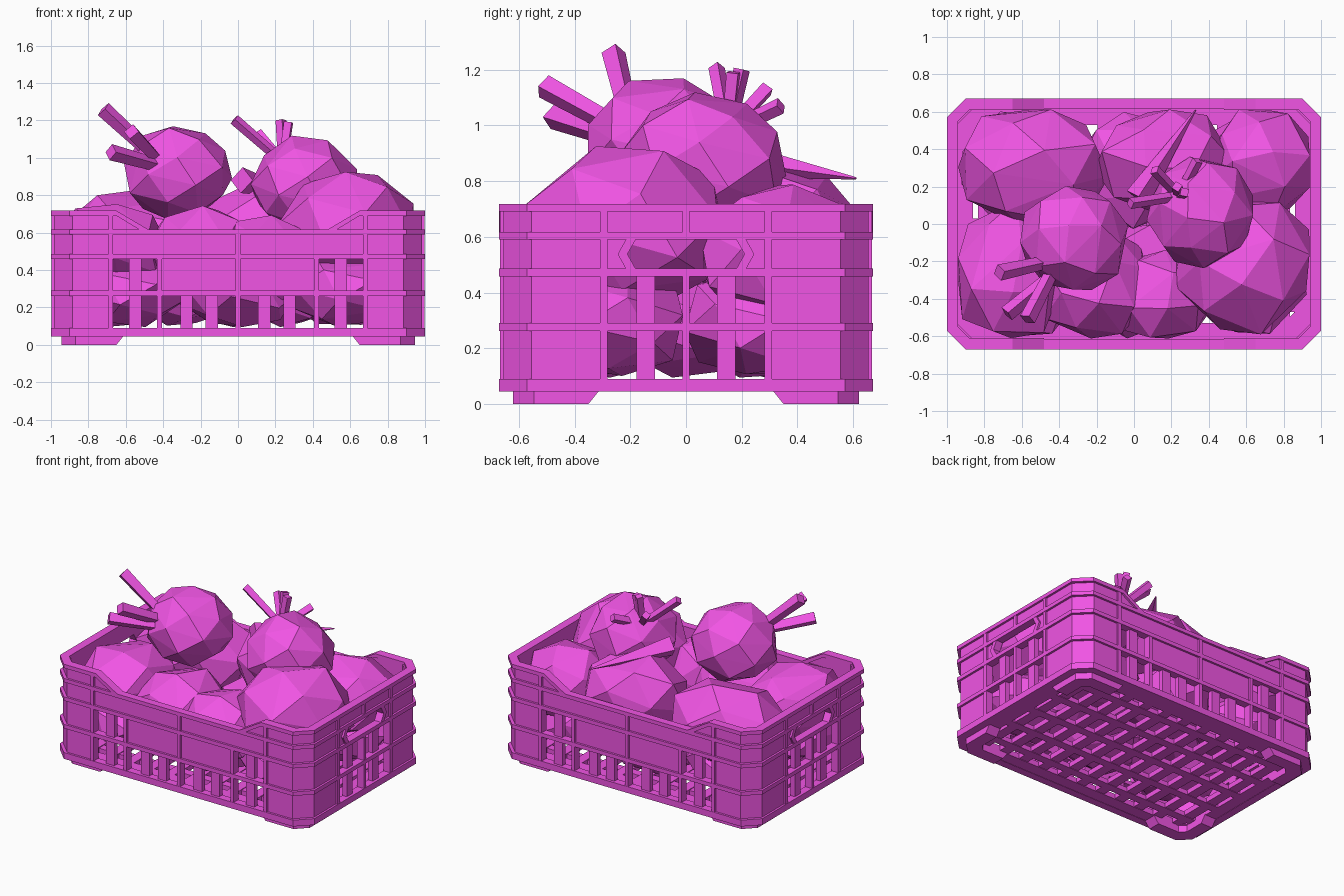
import bpy, bmesh, math, random
from mathutils import Vector

if "Cube" in bpy.data.objects:
    bpy.data.objects.remove(bpy.data.objects["Cube"])

random.seed(7)
mat = bpy.data.materials.new("magenta")
mat.diffuse_color = (0.88, 0.09, 0.78, 1)
mat.use_nodes = True
mat.node_tree.nodes["Principled BSDF"].inputs["Base Color"].default_value = mat.diffuse_color


def finish(bm, name):
    bmesh.ops.recalc_face_normals(bm, faces=bm.faces)
    me = bpy.data.meshes.new(name)
    bm.to_mesh(me)
    bm.free()
    me.materials.append(mat)
    ob = bpy.data.objects.new(name, me)
    bpy.context.collection.objects.link(ob)
    return ob


def prism(bm, pts, lo, hi, axis="z"):
    """Extrude a 2D outline along an axis."""
    put = {"z": lambda a, b, c: (a, b, c), "y": lambda a, b, c: (a, c, b),
           "x": lambda a, b, c: (c, a, b)}[axis]
    low = [bm.verts.new(put(a, b, lo)) for a, b in pts]
    top = [bm.verts.new(put(a, b, hi)) for a, b in pts]
    bm.faces.new(low[::-1])
    bm.faces.new(top)
    n = len(pts)
    for i in range(n):
        j = (i + 1) % n
        bm.faces.new((low[i], low[j], top[j], top[i]))


def box(bm, x0, x1, y0, y1, z0, z1):
    prism(bm, [(x0, y0), (x1, y0), (x1, y1), (x0, y1)], z0, z1)


def octagon(X, Y, c):
    return [(X, c - Y), (X, Y - c), (X - c, Y), (c - X, Y),
            (-X, Y - c), (-X, c - Y), (c - X, -Y), (X - c, -Y)]


def ring(bm, X, Y, c, t, z0, z1):
    """Closed chamfered ring, one block per side."""
    o, i = octagon(X, Y, c), octagon(X - t, Y - t, c - 0.4 * t)
    for k in range(8):
        j = (k + 1) % 8
        prism(bm, [o[k], o[j], i[j], i[k]], z0, z1)


def corner(bm, sx, sy, ax, ay, X, Y, c, t, z0, z1):
    """Chamfered L-shaped corner."""
    d = c - 0.4 * t
    pts = [(ax, Y), (X - c, Y), (X, Y - c), (X, ay),
           (X - t, ay), (X - t, Y - t - d), (X - t - d, Y - t), (ax, Y - t)]
    prism(bm, [(x * sx, y * sy) for x, y in pts], z0, z1)


SIGNS = [(a, b) for a in (-1, 1) for b in (-1, 1)]

# horizontal rib rings
bm = bmesh.new()
for z0, z1 in ((0.045, 0.09), (0.262, 0.29), (0.458, 0.486), (0.59, 0.617)):
    ring(bm, 1.0, 0.67, 0.1, 0.055, z0, z1)
finish(bm, "crate_ribs")

# top rim, raised at both ends and sloping down into the long sides
bm = bmesh.new()
for s in (-1, 1):
    o = [(0.65, -0.67), (0.9, -0.67), (1, -0.57), (1, 0.57), (0.9, 0.67), (0.65, 0.67)]
    i = [(0.65, -0.61), (0.88, -0.61), (0.94, -0.55), (0.94, 0.55), (0.88, 0.61), (0.65, 0.61)]
    for k in range(5):
        prism(bm, [(x * s, y) for x, y in (o[k], o[k + 1], i[k + 1], i[k])], 0.69, 0.717)
for sx, sy in SIGNS:
    prism(bm, [(sx * x, z) for x, z in ((0.65, 0.717), (0.65, 0.69), (0.53, 0.617), (0.48, 0.617))],
          sy * 0.61, sy * 0.67, "y")
    prism(bm, [(sx * x, z) for x, z in ((0.68, 0.7), (0.65, 0.7), (0.5, 0.61), (0.68, 0.61))],
          sy * 0.62, sy * 0.655, "y")
finish(bm, "crate_rim")

# corner walls and feet
bm = bmesh.new()
feet = bmesh.new()
for sx, sy in SIGNS:
    corner(bm, sx, sy, 0.67, 0.285, 0.985, 0.655, 0.1, 0.04, 0.05, 0.7)
    corner(feet, sx, sy, 0.61, 0.31, 0.945, 0.62, 0.075, 0.09, 0.0, 0.05)
for v in feet.verts:
    if v.co.z < 0.01:
        if abs(v.co.x) < 0.615:
            v.co.x += math.copysign(0.04, v.co.x)
        if abs(v.co.y) < 0.315:
            v.co.y += math.copysign(0.04, v.co.y)
finish(bm, "crate_corners")
finish(feet, "crate_feet")

# long sides: solid panels, slats and upright ribs
bm = bmesh.new()
for s in (-1, 1):
    box(bm, -0.68, 0.68, s * 0.615, s * 0.655, 0.47, 0.6)
    box(bm, -0.42, 0.42, s * 0.615, s * 0.655, 0.27, 0.475)
    for x in (0.14, 0.275, 0.55):
        for sx in (-1, 1):
            box(bm, sx * x - 0.033, sx * x + 0.033, s * 0.615, s * 0.65, 0.06, 0.475)
    for x, top in ((-0.68, 0.7), (-0.42, 0.47), (0, 0.6), (0.42, 0.47), (0.68, 0.7)):
        box(bm, x - 0.013, x + 0.013, s * 0.615, s * 0.668, 0.06, top)
finish(bm, "long_walls")

# short sides with hexagonal hand holes
bm = bmesh.new()
for s in (-1, 1):
    box(bm, s * 0.945, s * 0.985, -0.3, 0.3, 0.6, 0.7)
    for y in (-0.295, 0, 0.295):
        box(bm, s * 0.945, s * 0.998, y - 0.013, y + 0.013, 0.06, 0.47)
        box(bm, s * 0.945, s * 0.998, y - 0.013, y + 0.013, 0.6 if y == 0 else 0.46, 0.7)
    for sy in (-1, 1):
        box(bm, s * 0.945, s * 0.98, sy * 0.145 - 0.033, sy * 0.145 + 0.033, 0.06, 0.47)
        hole = [(0.175, 0.6), (0.21, 0.538), (0.175, 0.475)]
        prism(bm, [(sy * y, z) for y, z in hole + [(0.3, 0.475), (0.3, 0.6)]],
              s * 0.945, s * 0.985, "x")
        prism(bm, [(sy * y, z) for y, z in hole + [(0.21, 0.475), (0.245, 0.538), (0.21, 0.6)]],
              s * 0.945, s * 0.998, "x")
finish(bm, "short_walls")

# floor lattice with slots running front to back
bm = bmesh.new()
ring(bm, 0.96, 0.63, 0.1, 0.1, 0.047, 0.085)
for k in range(-2, 3):
    box(bm, -0.9, 0.9, k * 0.22 - 0.03, k * 0.22 + 0.03, 0.047, 0.08)
for k in range(-5, 6):
    box(bm, k * 0.16 - 0.035, k * 0.16 + 0.035, -0.58, 0.58, 0.05, 0.085)
finish(bm, "crate_floor")


# vegetables: faceted convex lumps kept inside the walls
def lump(name, c, r, n=24, rough=0.07):
    bm = bmesh.new()
    turn = random.uniform(0, 6)
    for i in range(n):
        z = 1 - (2 * i + 1) / n
        a = i * 2.39996 + turn
        q = math.sqrt(1 - z * z)
        k = random.uniform(1.02 - rough, 1.02 + rough)
        p = [c[j] + r[j] * k * d for j, d in enumerate((q * math.cos(a), q * math.sin(a), z))]
        bm.verts.new((max(-0.94, min(0.94, p[0])), max(-0.612, min(0.612, p[1])), max(0.095, p[2])))
    bmesh.ops.convex_hull(bm, input=bm.verts)
    bmesh.ops.delete(bm, geom=[v for v in bm.verts if not v.link_faces], context="VERTS")
    finish(bm, name)


lump("top_beet_left", (-0.32, -0.08, 0.92), (0.29, 0.29, 0.26), 28, 0.04)
lump("top_beet_right", (0.36, 0.06, 0.85), (0.285, 0.3, 0.27), 28, 0.04)
upper = [(0.59, -0.21, 0.63, 0.38, 0.37, 0.3), (0.68, 0.33, 0.54, 0.29, 0.3, 0.27),
         (0.16, 0.34, 0.6, 0.36, 0.29, 0.28), (-0.55, 0.31, 0.56, 0.43, 0.34, 0.29),
         (-0.67, -0.26, 0.52, 0.31, 0.37, 0.25), (-0.2, -0.33, 0.5, 0.31, 0.3, 0.24),
         (0.15, -0.38, 0.46, 0.29, 0.25, 0.24)]
for k, v in enumerate(upper):
    lump("upper_beet_%d" % k, v[:3], v[3:], 22)
for k in range(3):
    for sy in (-1, 1):
        lump("lower_beet_%d_%d" % (k, sy > 0), (0.6 * (k - 1), sy * 0.29, 0.29),
             (0.33, 0.31, 0.2), 20)
for x in (-0.3, 0.3):
    lump("middle_beet_%d" % (x > 0), (x, 0, 0.27), (0.26, 0.24, 0.18), 18)


# cut stalks: tapered four-sided sticks
def stalk(name, a, b, r0, r1):
    a, b = Vector(a), Vector(b)
    bm = bmesh.new()
    bmesh.ops.create_cone(bm, cap_ends=True, segments=4, radius1=r0, radius2=r1,
                          depth=(b - a).length)
    rot = (b - a).to_track_quat("Z", "Y")
    for v in bm.verts:
        v.co = rot @ v.co + (a + b) / 2
    finish(bm, name)


for k, tip in enumerate([(-0.72, -0.26, 1.26), (-0.57, -0.51, 1.14), (-0.68, -0.48, 1.03)]):
    root = Vector((-0.42, -0.22, 0.98)) + Vector((-0.03, 0.02, 0.03)) * (1 - k)
    stalk("left_stalk_%d" % k, root, tip, 0.035, 0.044)
for k, tip in enumerate([(-0.02, 0.11, 1.205), (0.23, 0.2, 1.2), (0.27, 0.17, 1.19),
                         (0.11, 0.29, 1.13), (0.34, 0.34, 1.07)]):
    stalk("right_stalk_%d" % k, (0.24, 0.15, 0.98), tip, 0.027, 0.03)

# long root tail at the back
stalk("root_tail", (0.02, 0.14, 0.88), (0.33, 0.61, 0.81), 0.07, 0.004)
